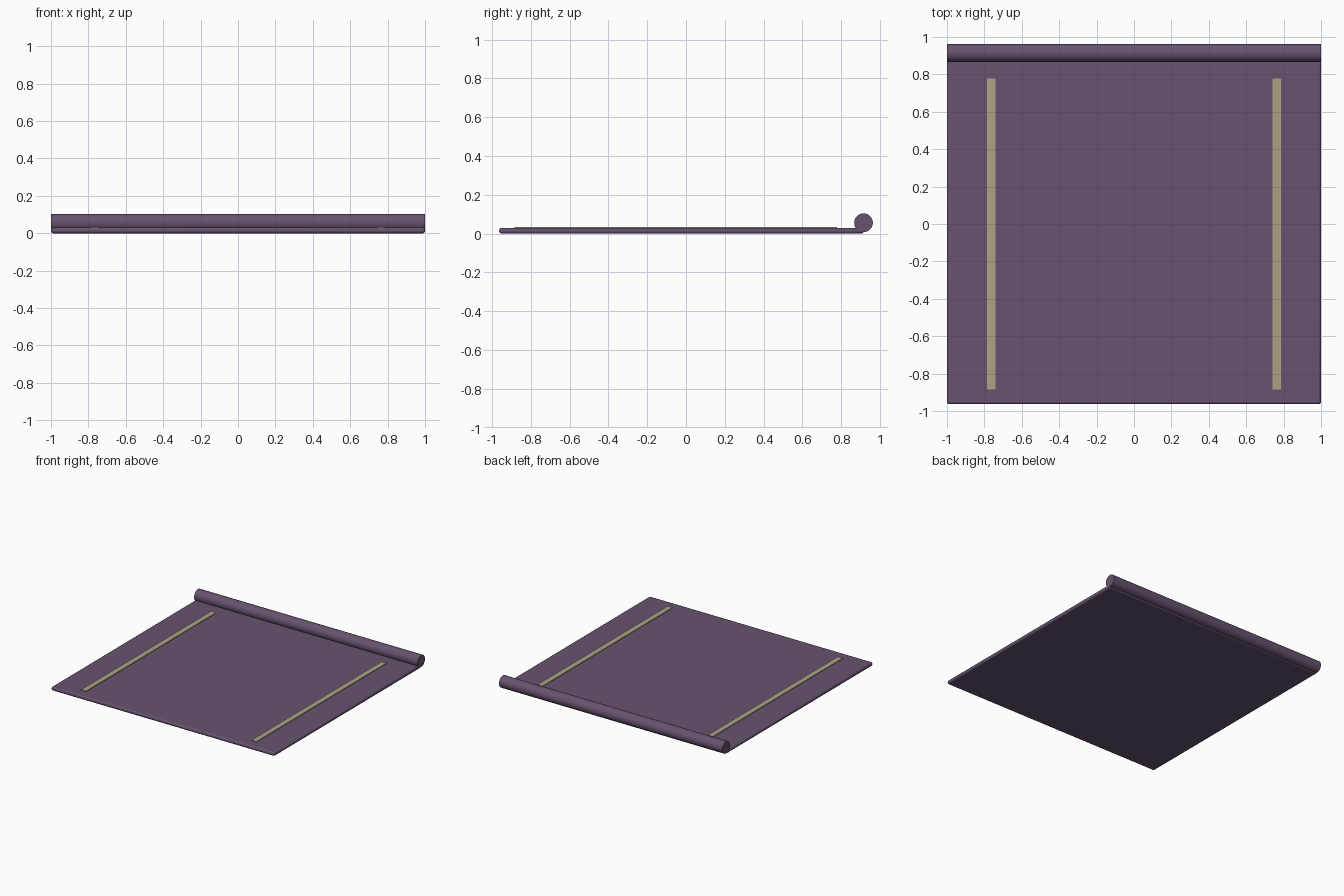
import bpy
import math

cube = bpy.data.objects.get("Cube")
if cube:
    bpy.data.objects.remove(cube, do_unlink=True)


def material(name, rgb):
    m = bpy.data.materials.new(name)
    m.use_nodes = True
    m.diffuse_color = (*rgb, 1)
    m.node_tree.nodes["Principled BSDF"].inputs["Base Color"].default_value = (*rgb, 1)
    return m


purple = material("muted purple", (0.135, 0.086, 0.158))
sand = material("sand beige", (0.42, 0.36, 0.235))


def finish(ob, name, mat, bevel=0, segments=3):
    ob.name = name
    ob.data.materials.append(mat)
    bpy.ops.object.transform_apply(location=False, rotation=True, scale=True)
    if bevel:
        mod = ob.modifiers.new("Rounded edges", "BEVEL")
        mod.width = bevel
        mod.segments = segments
    bpy.ops.object.shade_smooth_by_angle(angle=math.radians(35))
    return ob


def box(name, mat, low, high, bevel=0):
    centre = [(a + b) / 2 for a, b in zip(low, high)]
    bpy.ops.mesh.primitive_cube_add(size=1, location=centre)
    ob = bpy.context.object
    ob.scale = [b - a for a, b in zip(low, high)]
    return finish(ob, name, mat, bevel)


# Flat mat with softly rounded rim
box("mat", purple, (-1, -0.963, 0), (1, 0.915, 0.03), 0.012)

# Rolled-up end across the back
bpy.ops.mesh.primitive_cylinder_add(vertices=48, radius=0.048, depth=2,
                                    location=(0, 0.915, 0.056),
                                    rotation=(0, math.pi / 2, 0))
finish(bpy.context.object, "rolled_end", purple)

# Thin stripes along both sides
for side, x in (("left", 0.763), ("right", -0.763)):
    box(side + "_stripe", sand, (x - 0.022, -0.885, 0.0285), (x + 0.022, 0.778, 0.035))
